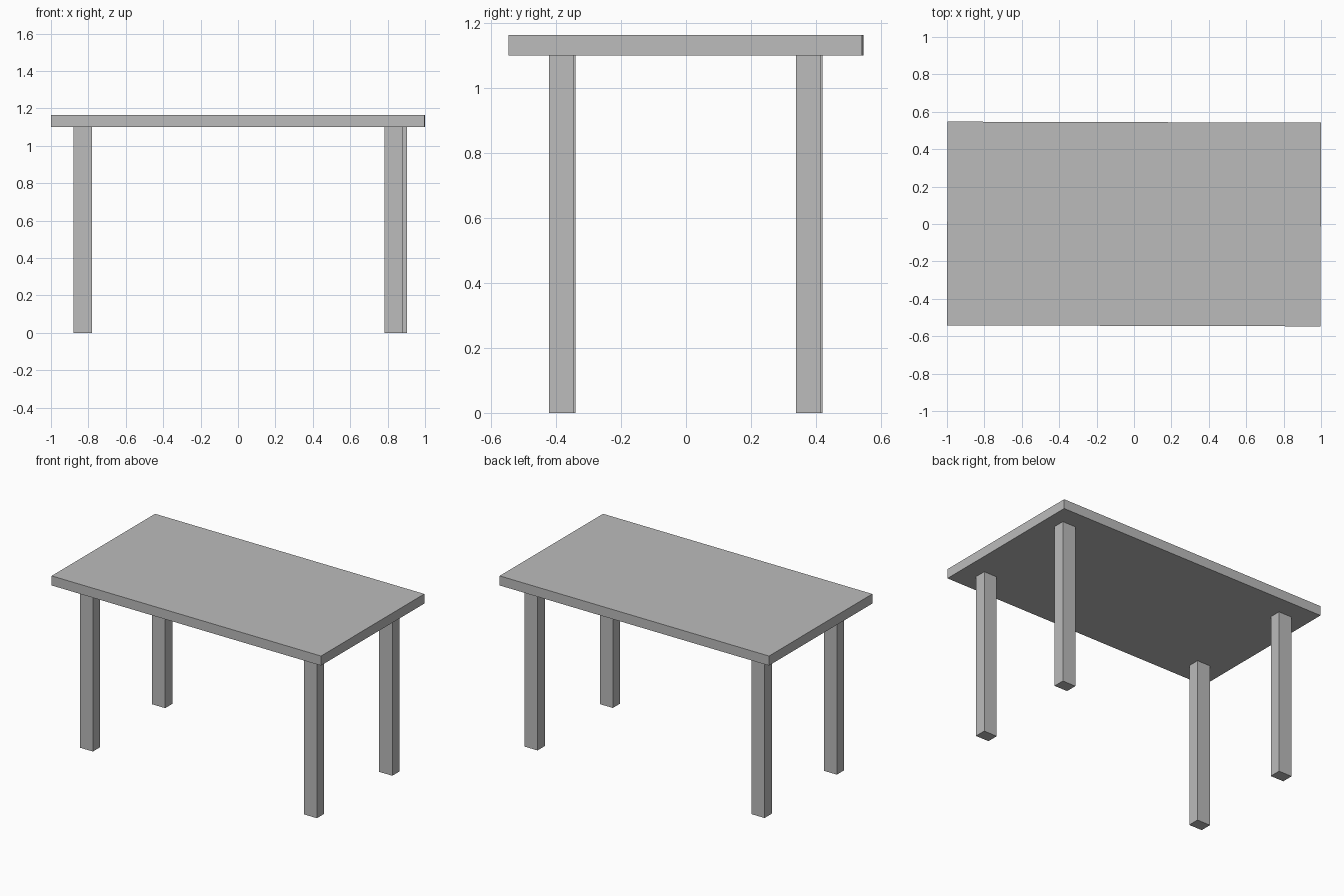
import bpy
from mathutils import Matrix

cube = bpy.data.objects.get("Cube")
if cube:
    bpy.data.objects.remove(cube, do_unlink=True)

grey = bpy.data.materials.new("plain_grey")
grey.use_nodes = True
colour = (0.5, 0.5, 0.5, 1)
grey.diffuse_color = colour
grey.node_tree.nodes["Principled BSDF"].inputs["Base Color"].default_value = colour

# The whole table is turned very slightly about z
TURN = Matrix.Rotation(-0.0027, 4, 'Z')


def box(name, centre, size):
    """Add a flat-sided box with its mesh turned along with the table."""
    bpy.ops.mesh.primitive_cube_add(size=1)
    ob = bpy.context.object
    ob.name = name
    place = Matrix.Translation(centre) @ Matrix.Diagonal((*size, 1))
    ob.data.transform(TURN @ place)
    ob.data.materials.append(grey)
    return ob


LEG_HEIGHT = 1.10
TOP_THICKNESS = 0.064

# Table top
box("table_top", (0, 0, LEG_HEIGHT + TOP_THICKNESS / 2),
    (1.997, 1.089, TOP_THICKNESS))

# Legs, the back left one standing a little further out
legs = {
    "front_right_leg": (-0.829, -0.381),
    "front_left_leg": (0.832, -0.381),
    "back_right_leg": (-0.829, 0.380),
    "back_left_leg": (0.855, 0.380),
}
for name, (x, y) in legs.items():
    box(name, (x, y, LEG_HEIGHT / 2), (0.097, 0.077, LEG_HEIGHT))
